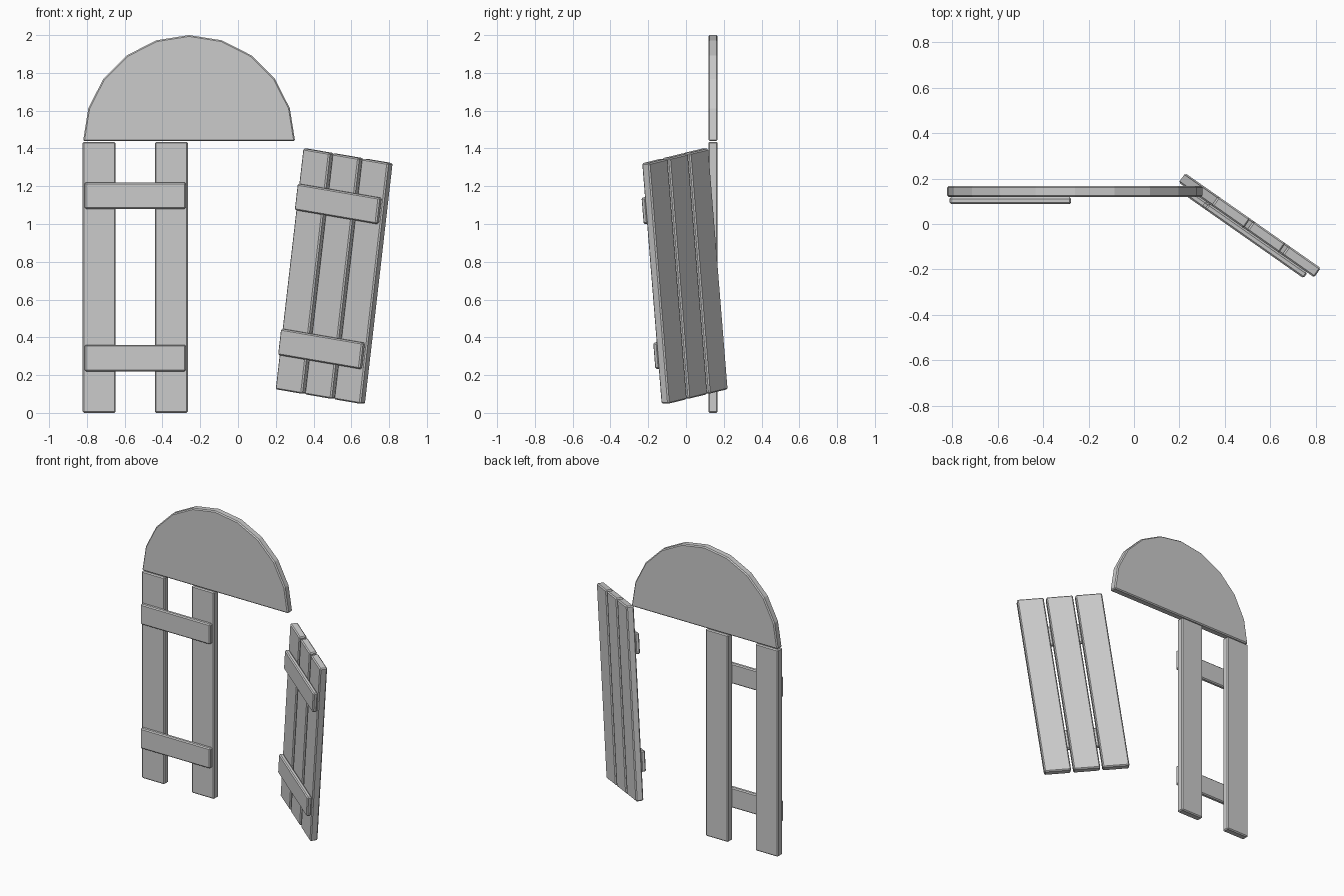
import bpy, bmesh
from math import radians, pi, cos, sin
from mathutils import Matrix, Vector

if "Cube" in bpy.data.objects:
    bpy.data.objects.remove(bpy.data.objects["Cube"])

PLANK_W, PITCH, THICK = 0.174, 0.191, 0.05
BATTEN_W, BATTEN_H, BATTEN_T = 0.535, 0.14, 0.03
WIDTH = PLANK_W + 2 * PITCH


def finish(name, bm, matrix):
    """Turn a bmesh into an object with a small chamfer on its sharp edges."""
    bmesh.ops.recalc_face_normals(bm, faces=bm.faces)
    mesh = bpy.data.meshes.new(name)
    bm.to_mesh(mesh)
    bm.free()
    ob = bpy.data.objects.new(name, mesh)
    bpy.context.collection.objects.link(ob)
    ob.matrix_world = matrix
    bevel = ob.modifiers.new("chamfer", 'BEVEL')
    bevel.width = 0.007
    bevel.segments = 1
    bevel.limit_method = 'ANGLE'
    bevel.angle_limit = radians(40)
    return ob


def board(name, lo, hi, matrix):
    """Chamfered box between two corners."""
    lo, hi = Vector(lo), Vector(hi)
    bm = bmesh.new()
    bmesh.ops.create_cube(bm, size=1)
    for v in bm.verts:
        v.co = Vector(((lo[i] + hi[i]) / 2 + v.co[i] * (hi[i] - lo[i]) for i in range(3)))
    finish(name, bm, matrix)


def shutter(name, matrix, height, planks, batten_z):
    """Planks with two battens; origin at the lower left front plank corner."""
    for i in planks:
        x = i * PITCH
        board(f"{name}_plank_{i + 1}", (x, 0, 0), (x + PLANK_W, THICK, height), matrix)
    x = (WIDTH - BATTEN_W) / 2
    for label, z in zip(("lower", "upper"), batten_z):
        board(f"{name}_{label}_batten", (x, -BATTEN_T, z),
              (x + BATTEN_W, 0, z + BATTEN_H), matrix)


# Left shutter, middle plank missing
shutter("left_shutter", Matrix.Translation((-0.822, 0.118, 0)), 1.435, (0, 2), (0.22, 1.08))

# Right shutter, swung open and hanging askew
swing = (Matrix.Translation((0.196, 0.183, 0.125))
         @ Matrix.Rotation(radians(-35), 4, 'Z') @ Matrix.Rotation(radians(8), 4, 'Y'))
shutter("right_shutter", swing, 1.287, (0, 1, 2), (0.185, 0.96))

# Half-round panel above the opening
bm = bmesh.new()
R = 0.561
rim = [bm.verts.new((R * cos(pi * i / 10), 0, R * sin(pi * i / 10))) for i in range(11)]
face = bm.faces.new(rim)
out = bmesh.ops.extrude_face_region(bm, geom=[face])
bmesh.ops.translate(bm, vec=(0, THICK, 0),
                    verts=[g for g in out["geom"] if isinstance(g, bmesh.types.BMVert)])
finish("arch_panel", bm, Matrix.Translation((-0.259, 0.118, 1.439)))
